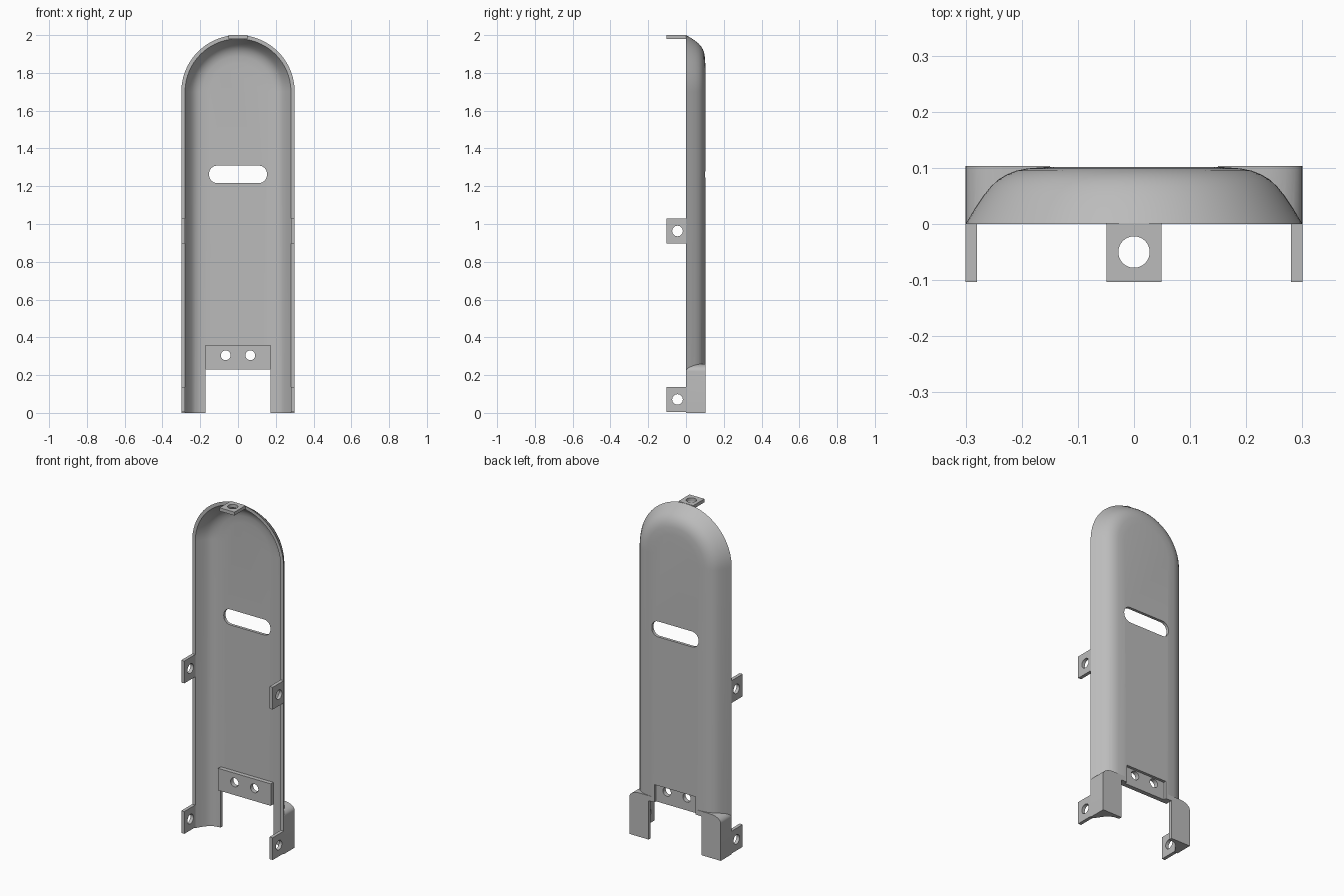
import bpy, bmesh, math
from mathutils import Vector

if "Cube" in bpy.data.objects:
    bpy.data.objects.remove(bpy.data.objects["Cube"], do_unlink=True)

grey = bpy.data.materials.new("plain grey")
grey.use_nodes = True
grey.diffuse_color = (0.5, 0.5, 0.5, 1)
grey.node_tree.nodes["Principled BSDF"].inputs["Base Color"].default_value = (0.5, 0.5, 0.5, 1)

R, TOP, DEPTH, WALL = 0.3, 2.0, 0.103, 0.017


def make(name, bm):
    bmesh.ops.recalc_face_normals(bm, faces=bm.faces)
    mesh = bpy.data.meshes.new(name)
    bm.to_mesh(mesh)
    bm.free()
    mesh.materials.append(grey)
    obj = bpy.data.objects.new(name, mesh)
    bpy.context.collection.objects.link(obj)
    return obj


def stack(name, rings):
    """Closed solid through a list of equal closed rings."""
    bm = bmesh.new()
    loops = [[bm.verts.new(p) for p in ring] for ring in rings]
    n = len(loops[0])
    for a, b in zip(loops, loops[1:]):
        for i in range(n):
            j = (i + 1) % n
            bm.faces.new((a[i], a[j], b[j], b[i]))
    bm.faces.new(loops[0])
    bm.faces.new(loops[-1])
    return make(name, bm)


def prism(name, outline, axis, lo, hi):
    """Extrude a 2D outline along x, y or z."""
    place = {"x": lambda u, v, w: (w, u, v),
             "y": lambda u, v, w: (u, w, v),
             "z": lambda u, v, w: (u, v, w)}[axis]
    return stack(name, [[place(u, v, w) for u, v in outline] for w in (lo, hi)])


def rect(u0, u1, v0, v1):
    return [(u0, v0), (u1, v0), (u1, v1), (u0, v1)]


def circle(u, v, r, n=32):
    return [(u + r * math.cos(math.tau * i / n), v + r * math.sin(math.tau * i / n)) for i in range(n)]


def round_rect(u, v, hu, hv, r, n=8):
    pts = []
    for q, (su, sv) in enumerate([(1, 1), (-1, 1), (-1, -1), (1, -1)]):
        for i in range(n + 1):
            a = (q + i / n) * math.pi / 2
            pts.append((u + su * (hu - r) + r * math.cos(a), v + sv * (hv - r) + r * math.sin(a)))
    return pts


def combine(obj, other, operation="DIFFERENCE"):
    other.hide_render = True
    mod = obj.modifiers.new("cut", "BOOLEAN")
    mod.operation, mod.solver, mod.object = operation, "EXACT", other
    bpy.context.view_layer.objects.active = obj
    bpy.ops.object.modifier_apply(modifier=mod.name)
    bpy.data.objects.remove(other, do_unlink=True)


def arch(inset, y, bottom):
    """Arch outline, straight sides and a half-round top."""
    r, n = R - inset, 48
    pts = [(r * math.cos(math.pi * i / n), y, TOP - R + r * math.sin(math.pi * i / n)) for i in range(n + 1)]
    return [(r, y, bottom)] + pts + [(-r, y, bottom)]


# shell profile: inset from the outline, depth towards the back
profile = [Vector(p) for p in [(0, 0), (0.016, 0.027), (0.032, 0.051), (0.045, 0.067), (0.058, 0.079),
                               (0.073, 0.088), (0.09, 0.095), (0.11, 0.099), (0.15, 0.102)]]
inner = []
for i, p in enumerate(profile):
    t = (profile[min(i + 1, len(profile) - 1)] - profile[max(i - 1, 0)]).normalized()
    inner.append(p + WALL * Vector((t.y, -t.x)))
inner[-1] = Vector((profile[-1].x, profile[-1].y - WALL))
inner.insert(0, inner[0] - (profile[1] - profile[0]))

body = stack("shell", [arch(p.x, p.y, 0) for p in profile])

# square-cornered feet with a rounded top outer corner
for s in (1, -1):
    outline = [(0.15, 0), (R, 0)]
    outline += [(R - 0.07 + 0.07 * math.cos(a), 0.22 + 0.04 * math.sin(a))
                for a in [math.pi / 2 * i / 10 for i in range(11)]]
    outline.append((0.15, 0.26))
    combine(body, prism("foot", [(s * u, v) for u, v in outline], "y", 0, DEPTH), "UNION")

# hollow, bottom notch, plate window and slot
combine(body, stack("hollow", [arch(p.x, p.y, -0.1) for p in inner]))
combine(body, prism("notch", rect(-0.173, 0.173, -0.1, 0.23), "y", -0.2, 0.2))
combine(body, prism("window", rect(-0.135, 0.135, 0.1, 0.335), "y", -0.2, 0.2))
combine(body, prism("slot", round_rect(0, 1.263, 0.153, 0.046, 0.042), "y", -0.2, 0.2))

# drilled plate behind the window
plate = prism("mounting_plate", rect(-0.173, 0.173, 0.23, 0.36), "y", 0.06, 0.086)
for s in (1, -1):
    combine(plate, prism("hole", circle(s * 0.065, 0.305, 0.026), "y", -0.2, 0.2))

# fixing tabs
tabs = []
for side, s in (("left", 1), ("right", -1)):
    for level, z in (("lower", 0.005), ("middle", 0.897)):
        lo, hi = sorted((s * 0.28, s * R))
        tab = prism(f"{side}_{level}_tab", rect(-DEPTH, 0.002, z, z + 0.132), "x", lo, hi)
        combine(tab, prism("hole", circle(-0.045, z + 0.066, 0.028), "x", -1, 1))
        tabs.append(tab)
top_tab = prism("top_tab", rect(-0.049, 0.049, -DEPTH, 0.002), "z", TOP - 0.02, TOP)
combine(top_tab, prism("hole", circle(0, -0.05, 0.028), "z", 1, 3))

bpy.ops.object.select_all(action="DESELECT")
for obj in [body, plate, top_tab] + tabs:
    obj.select_set(True)
bpy.context.view_layer.objects.active = body
bpy.ops.object.shade_smooth_by_angle(angle=math.radians(30))
